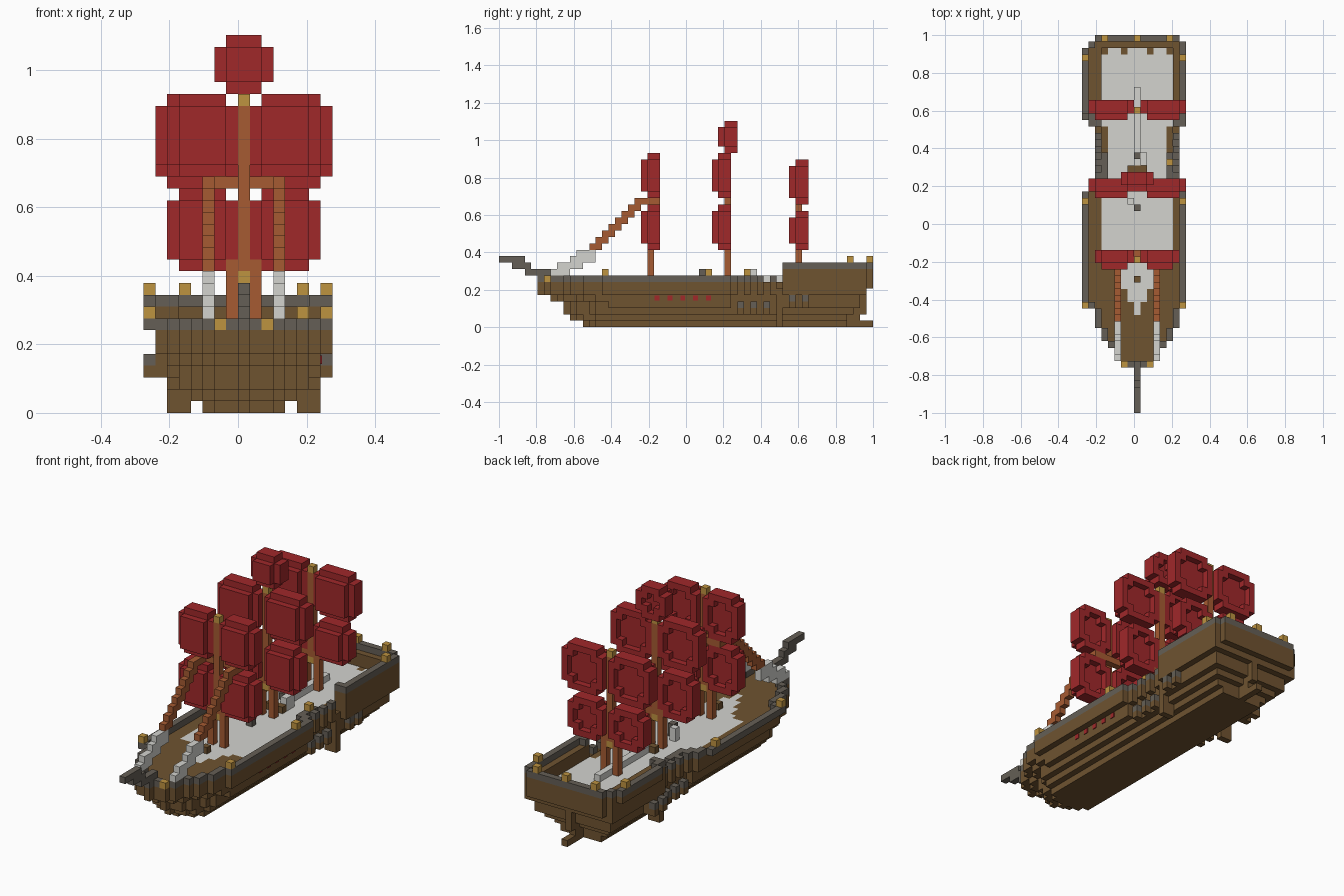
import bpy, bmesh
from mathutils import Vector

old = bpy.data.objects.get("Cube")
if old:
    bpy.data.objects.remove(old)

V = 2 / 58      # edge of one cube
COLOURS = {"wood": (111, 83, 48), "iron": (101, 95, 86), "brass": (190, 147, 64),
           "sailcloth": (160, 40, 42), "deck_pale": (212, 212, 207), "mast_wood": (166, 91, 50)}


def linear(c):
    c /= 255
    return c / 12.92 if c < 0.04 else ((c + 0.055) / 1.055) ** 2.4


NAMES = list(COLOURS)
MATS = []
for name, rgb in COLOURS.items():
    m = bpy.data.materials.new(name)
    m.use_nodes = True
    col = tuple(linear(c) for c in rgb) + (1,)
    m.diffuse_color = col
    m.node_tree.nodes["Principled BSDF"].inputs["Base Color"].default_value = col
    MATS.append(m)


def fill(cells, colour, xs, ys, zs):
    """Add a block of cubes; ranges are start and end."""
    for x in range(*xs):
        for y in range(*ys):
            for z in range(*zs):
                cells[x, y, z] = colour


def finish(name, bm):
    me = bpy.data.meshes.new(name)
    bm.to_mesh(me)
    bm.free()
    for m in MATS:
        me.materials.append(m)
    bpy.context.collection.objects.link(bpy.data.objects.new(name, me))


def build(name, cells):
    """Make one object from the outer faces of a set of cubes."""
    bm = bmesh.new()
    for cell, colour in cells.items():
        for axis in range(3):
            for side in (0, 1):
                near = list(cell)
                near[axis] += 2 * side - 1
                if tuple(near) in cells:
                    continue
                u, w = (axis + 1) % 3, (axis + 2) % 3
                verts = []
                for a, b in ((0, 0), (1, 0), (1, 1), (0, 1)):
                    p = Vector(cell)
                    p[axis] += side
                    p[u] += a
                    p[w] += b
                    verts.append(bm.verts.new((p - Vector((0, 29, 0))) * V))
                face = bm.faces.new(verts if side else verts[::-1])
                face.material_index = NAMES.index(colour)
    bmesh.ops.remove_doubles(bm, verts=bm.verts, dist=V / 10)
    bmesh.ops.dissolve_limit(bm, angle_limit=0.01, verts=bm.verts, edges=bm.edges,
                             delimit={'MATERIAL'})
    finish(name, bm)


# Hull: stacked slices with a stepped bow, stepped sides and a stepped stern
BOW = ((6, 0.5), (7, 2.5), (8, 3.5), (10, 4.5), (11, 5.5), (13, 6.5), (16, 7.5))
SHIFT = (7, 5, 4, 4, 2, 0, 0, 0, 0, 0)
WIDE = (3.5, 4.5, 5.5, 6.5, 6.5) + (7.5,) * 5
STERN = (54, 54, 55, 56, 56, 57, 58, 58, 58, 58)
POST = (58, 56, 57, 57, 57, 57)


def outline(z):
    cells = set()
    for y in range(6, STERN[z]):
        half = max([h for start, h in BOW if y - SHIFT[z] >= start], default=0)
        half = min(half, WIDE[z])
        if y == 57:
            half = min(half, 6.5)
        if 36 <= y < 44:
            half = min(half, 5.5)
        cells |= {(x, y) for x in range(-8, 9) if abs(x) < half}
        if z == 7 and 16 <= y < 34 or z > 7 and 46 <= y < 56:
            cells.add((-8, y))
    return cells


def edge(cells):
    return {(x, y) for x, y in cells
            if not {(x + 1, y), (x - 1, y), (x, y + 1), (x, y - 1)} <= cells}


hull = {}
for z in range(7):
    for x, y in outline(z):
        pale = z == 6 and 14 < y < 56 and abs(x) < (5.5 if y > 21 else (y - 14) / 2)
        if 36 <= y < 44 and abs(x) > 4 or y == 55 and abs(x) in (2, 5):
            pale = False
        hull[x, y, z] = "deck_pale" if pale else "wood"
for z, end in enumerate(POST):      # stern post
    fill(hull, "wood", (0, 1), (53, end), (z, z + 1))
for x, y in edge(outline(7)):
    if y < 40:
        hull[x, y, 7] = "iron"
for z in (7, 8):
    for x, y in outline(z):
        if y >= 44 and (abs(x) > 5 or y > 55):
            hull[x, y, z] = "wood"
for x, y in edge({c for c in outline(9) if c[1] >= 40}):
    if y >= 44:
        hull[x, y, 9] = "iron"
for x in (-6, 5):       # side fins
    fill(hull, "wood", (x, x + 2), (43, 44), (0, 6))
for x in (-2, 2):       # brass bow fittings
    hull[x, 7, 7] = "brass"
build("hull", hull)

# Bowsprit
sprit = {}
for start, end, z in ((0, 4, 10), (2, 5, 9), (4, 8, 8)):
    fill(sprit, "iron", (0, 1), (start, end), (z, z + 1))
build("bowsprit", sprit)

# Waist posts and open port lids
fittings = {}
for x in (-6, 6):
    for y in (36, 38, 40, 42):
        fill(fittings, "iron", (x, x + 1), (y, y + 1), (7, 8))
        fill(fittings, "wood", (x, x + 1), (y, y + 1), (5, 7))
    for y in (37, 39, 41):
        fill(fittings, "wood", (x, x + 1), (y, y + 1), (2, 3))
        fill(fittings, "iron", (x, x + 1), (y, y + 1), (3, 4))
for x in (-8, 7):
    for y in (45, 47):
        fill(fittings, "iron", (x, x + 1), (y, y + 1), (4, 5))
        fill(fittings, "wood", (x, x + 1), (y, y + 1), (3, 4))
fill(fittings, "wood", (-7, -6), (45, 48), (3, 5))
build("waist_posts", fittings)

# Red port plates
ports = bmesh.new()
for i in range(5):
    ret = bmesh.ops.create_cube(ports, size=1)
    for v in ret["verts"]:
        v.co = Vector((7 * V + v.co.x * 0.008, (24.5 + 2 * i - 29) * V + v.co.y * 0.026,
                       4.5 * V + v.co.z * 0.026))
for f in ports.faces:
    f.material_index = NAMES.index("sailcloth")
finish("gun_ports", ports)

# Brass lanterns on the rails
lanterns = {}
for x, y, z in ((-8, 54, 10), (7, 54, 10), (-5, 57, 10), (0, 57, 10), (5, 57, 10),
                (-8, 16, 8), (7, 16, 8), (-8, 32, 8), (7, 32, 8),
                (5, 38, 8)):
    lanterns[x, y, z] = "brass"
build("lanterns", lanterns)

# Deck furniture
gear = {}
fill(gear, "deck_pale", (0, 1), (38, 50), (7, 8))
fill(gear, "deck_pale", (-1, 0), (32, 33), (7, 9))
fill(gear, "deck_pale", (1, 2), (38, 40), (7, 9))
fill(gear, "wood", (-1, 2), (37, 38), (7, 8))
fill(gear, "iron", (0, 1), (31, 32), (7, 9))
fill(gear, "iron", (0, 1), (39, 40), (8, 9))
fill(gear, "wood", (0, 1), (20, 21), (7, 8))
build("deck_gear", gear)

# Masts on split feet, with brass caps
for name, y, top in (("fore_mast", 23, 26), ("main_mast", 35, 26), ("mizzen_mast", 46, 25)):
    mast = {}
    fill(mast, "mast_wood", (0, 1), (y, y + 1), (12, top))
    fill(mast, "brass", (0, 1), (y, y + 1), (top, top + 1))
    fill(mast, "brass", (0, 1), (y, y + 1), (11, 12))
    for x in (-1, 1):
        fill(mast, "mast_wood", (x, x + 1), (y, y + 1), (7, 13))
    if name == "fore_mast":
        fill(mast, "mast_wood", (-3, 4), (y + 1, y + 2), (19, 20))
    build(name, mast)

# Stays from the fore mast to the bow
stays = {}
for x in (-3, 3):
    for s in range(10):
        z = 12 + min(s, 7)
        fill(stays, "mast_wood", (x, x + 1), (14 + s, 15 + s), (z - (0 < s < 8), z + 1))
    for start, end, z in ((8, 11, 8), (9, 13, 9), (11, 15, 10), (12, 15, 11)):
        fill(stays, "deck_pale", (x, x + 1), (start, end), (z, z + 1))
build("stays", stays)


# Sails: a front panel with a hollow rim behind it
def sail(name, x0, x1, y, z0, z1):
    c = {}
    fill(c, "sailcloth", (x0 + 1, x1 - 1), (y, y + 2), (z0 + 1, z1 - 1))
    fill(c, "sailcloth", (x0 + 1, x1 - 1), (y + 1, y + 3), (z0, z1))
    fill(c, "sailcloth", (x0, x1), (y + 1, y + 3), (z0 + 1, z1 - 1))
    for x in range(x0 + 1, x1 - 1):
        for z in range(z0 + 1, z1 - 1):
            corner = x in (x0 + 1, x1 - 2) and z in (z0 + 1, z1 - 2)
            if not corner:
                del c[x, y + 2, z]
    build(name, c)


for mast, y, upper, reach in (("fore", 22, (20, 27), 6), ("main", 33, (20, 27), 7),
                              ("mizzen", 45, (19, 26), 7)):
    low_top = 18 if mast == "mizzen" else 19
    for side, x0, low in (("right", -reach, -6), ("left", 1, 1)):
        sail(f"{mast}_upper_sail_{side}", x0, x0 + reach, y, *upper)
        sail(f"{mast}_lower_sail_{side}", low, low + 6, y, 12, low_top)
sail("top_sail", -2, 3, 34, 27, 32)
